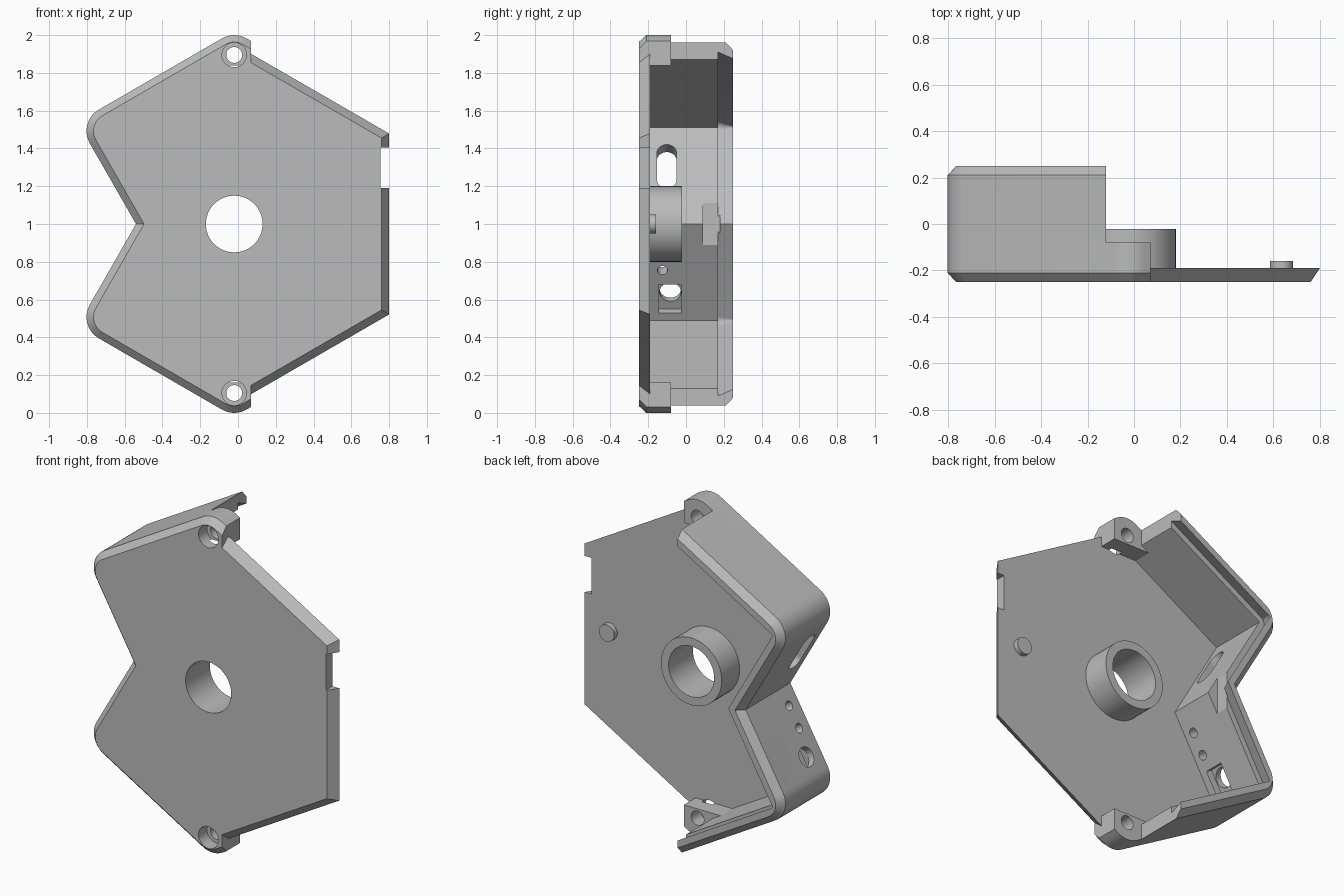
import bpy, bmesh
from math import cos, sin, radians, sqrt
from mathutils import Matrix, Vector

if "Cube" in bpy.data.objects:
    bpy.data.objects.remove(bpy.data.objects["Cube"])

grey = bpy.data.materials.new("plain_grey")
grey.use_nodes = True
grey.diffuse_color = (0.5, 0.5, 0.5, 1)
grey.node_tree.nodes["Principled BSDF"].inputs["Base Color"].default_value = (0.5, 0.5, 0.5, 1)

FRONT, FLOOR, BACK = -0.25, -0.19, 0.25
CX = -0.02            # centre of the round hole and both screw ears
T30 = 1 / sqrt(3)
WALL = 0.08


def finish(bm, name):
    bmesh.ops.recalc_face_normals(bm, faces=bm.faces)
    me = bpy.data.meshes.new(name)
    bm.to_mesh(me)
    bm.free()
    me.materials.append(grey)
    ob = bpy.data.objects.new(name, me)
    bpy.context.collection.objects.link(ob)
    return ob


def loft(name, rings):
    """Solid through (y, [(x, z), ...]) rings of equal point count."""
    bm = bmesh.new()
    loops = [[bm.verts.new((x, y, z)) for x, z in pts] for y, pts in rings]
    n = len(loops[0])
    for a, b in zip(loops, loops[1:]):
        for i in range(n):
            j = (i + 1) % n
            bm.faces.new((a[i], a[j], b[j], b[i]))
    bm.faces.new(loops[0])
    bm.faces.new(loops[-1])
    return finish(bm, name)


def box(name, lo, hi, matrix=Matrix()):
    lo, hi = Vector(lo), Vector(hi)
    bm = bmesh.new()
    bmesh.ops.create_cube(bm, size=1)
    bmesh.ops.transform(bm, verts=bm.verts, matrix=matrix @ Matrix.Translation((lo + hi) / 2)
                        @ Matrix.Diagonal((hi - lo).to_4d()))
    return finish(bm, name)


def rod(name, radius, start, end, segments=48):
    start, end = Vector(start), Vector(end)
    axis = end - start
    bm = bmesh.new()
    bmesh.ops.create_cone(bm, cap_ends=True, segments=segments, radius1=radius,
                          radius2=radius, depth=axis.length)
    turn = axis.to_track_quat('Z', 'Y').to_matrix().to_4x4()
    bmesh.ops.transform(bm, verts=bm.verts, matrix=Matrix.Translation((start + end) / 2) @ turn)
    return finish(bm, name)


def combine(ob, tool, operation='DIFFERENCE'):
    mod = ob.modifiers.new("combine", 'BOOLEAN')
    mod.object, mod.operation, mod.solver = tool, operation, 'EXACT'
    bpy.ops.object.select_all(action='DESELECT')
    bpy.context.view_layer.objects.active = ob
    ob.select_set(True)
    bpy.ops.object.modifier_apply(modifier=mod.name)
    bpy.data.objects.remove(tool)


def outline(inset, radius, right):
    """Notched half hexagon, mirrored about z = 1, closed at x = right."""
    s = inset + radius
    corner = (-0.85 + 1.366 * s, 0.46 + 0.366 * s)
    apex = (CX, -0.02 + 1.155 * s)
    pts = []
    for (x, z), a0, a1 in ((corner, 150, 240), (apex, 240, 300)):
        steps = 10 if radius > 0 else 0
        for i in range(steps + 1):
            a = radians(a0 + (a1 - a0) * i / max(steps, 1))
            pts.append((x + radius * cos(a), z + radius * sin(a)))
    x, z = pts[-1]
    pts.append((right, z + (right - x) * T30))
    return pts + [(x, 2 - z) for x, z in reversed(pts)] + [(-0.54 + 1.155 * inset, 1)]


# Outer shell with chamfered front and back rims
C, R = 0.037, 0.13
outer, rim = outline(0, R, 0.07), outline(C, R - C, 0.07)
shell = loft("case_shell", [(FRONT, rim), (FRONT + 0.04, outer), (BACK - 0.04, outer), (BACK, rim)])

# Cavity, leaving the two screw ears standing
inner = outline(WALL, 0, 0.3)
cavity = loft("cavity", [(FLOOR, inner), (0.2, inner)])
for z0, z1 in ((-0.5, 0.16), (1.84, 2.5)):
    combine(cavity, box("ear_space", (-0.4, -0.5, z0), (0.5, -0.08, z1)))
combine(shell, cavity)

# Dovetail groove for a sliding lid, and the open right end of the walls
combine(shell, loft("groove", [(0.17, outline(0.045, 0.04, 0.3)), (0.26, outline(0.079, 0.006, 0.3))]))
combine(shell, box("open_end", (-0.12, -0.08, -1), (1, 1, 3)))
combine(shell, box("peak_relief", (-0.511, 0.09, 0.89), (-0.3, 0.18, 1.11)))


# Base plate with undercut edges and a side notch
def plate_ring(x, z):
    top = z + (x - 0.04) * T30
    return [(0.04, 2 - top), (x, 2 - z), (x, z), (0.04, top)]


plate = loft("plate", [(FRONT, plate_ring(0.76, 1.455)), (FLOOR, plate_ring(0.8, 1.479))])
combine(plate, box("side_notch", (0.755, -1, 1.19), (1, 1, 1.405)))
combine(shell, plate, 'UNION')

# Centre hole and counterbored screw holes
combine(shell, rod("bore", 0.15, (CX, -1, 1), (CX, 1, 1), 64))
for z in (0.105, 1.895):
    combine(shell, rod("screw_hole", 0.042, (CX, -1, z), (CX, 0, z)))
    combine(shell, rod("counterbore", 0.065, (CX, -1, z), (CX, -0.17, z)))


# Openings square to the slanted notch walls
def wall_point(y, z):
    return Vector((-0.54 + 1.155 * WALL - abs(z - 1) * T30, y, z))


def wall_hole(radius, y, z):
    normal = Vector((0.866, 0, 0.5 if z > 1 else -0.5))
    p = wall_point(y, z)
    combine(shell, rod("wall_hole", radius, p - normal * 0.15, p + normal * 0.05, 32))


for z in (0.755, 0.87):
    wall_hole(0.027, -0.125, z)
wall_hole(0.057, -0.083, 0.62)
low = Matrix.Translation(wall_point(-0.085, 0.605)) @ Matrix.Rotation(radians(30), 4, 'Y')
combine(shell, box("square_recess", (-0.04, -0.06, -0.086), (0.03, 0.06, 0.086), low))

# Long slot with round ends in the upper wall
SLOT_Y, SLOT_R = -0.102, 0.052
for z in (1.235, 1.375):
    wall_hole(SLOT_R, SLOT_Y, z)
high = Matrix.Translation(wall_point(SLOT_Y, 1.305)) @ Matrix.Rotation(radians(-30), 4, 'Y')
combine(shell, box("slot", (-0.15, -SLOT_R, -0.081), (0.05, SLOT_R, 0.081), high))

# Collar around the centre hole, and the small peg
collar = rod("centre_collar", 0.2, (CX, FLOOR, 1), (CX, -0.022, 1), 64)
combine(collar, rod("bore", 0.15, (CX, -1, 1), (CX, 1, 1), 64))
peg = rod("small_peg", 0.05, (0.635, FLOOR, 1), (0.635, -0.16, 1))

for ob in (shell, collar, peg):
    bpy.ops.object.select_all(action='DESELECT')
    bpy.context.view_layer.objects.active = ob
    ob.select_set(True)
    bpy.ops.object.shade_smooth_by_angle(angle=radians(30))
